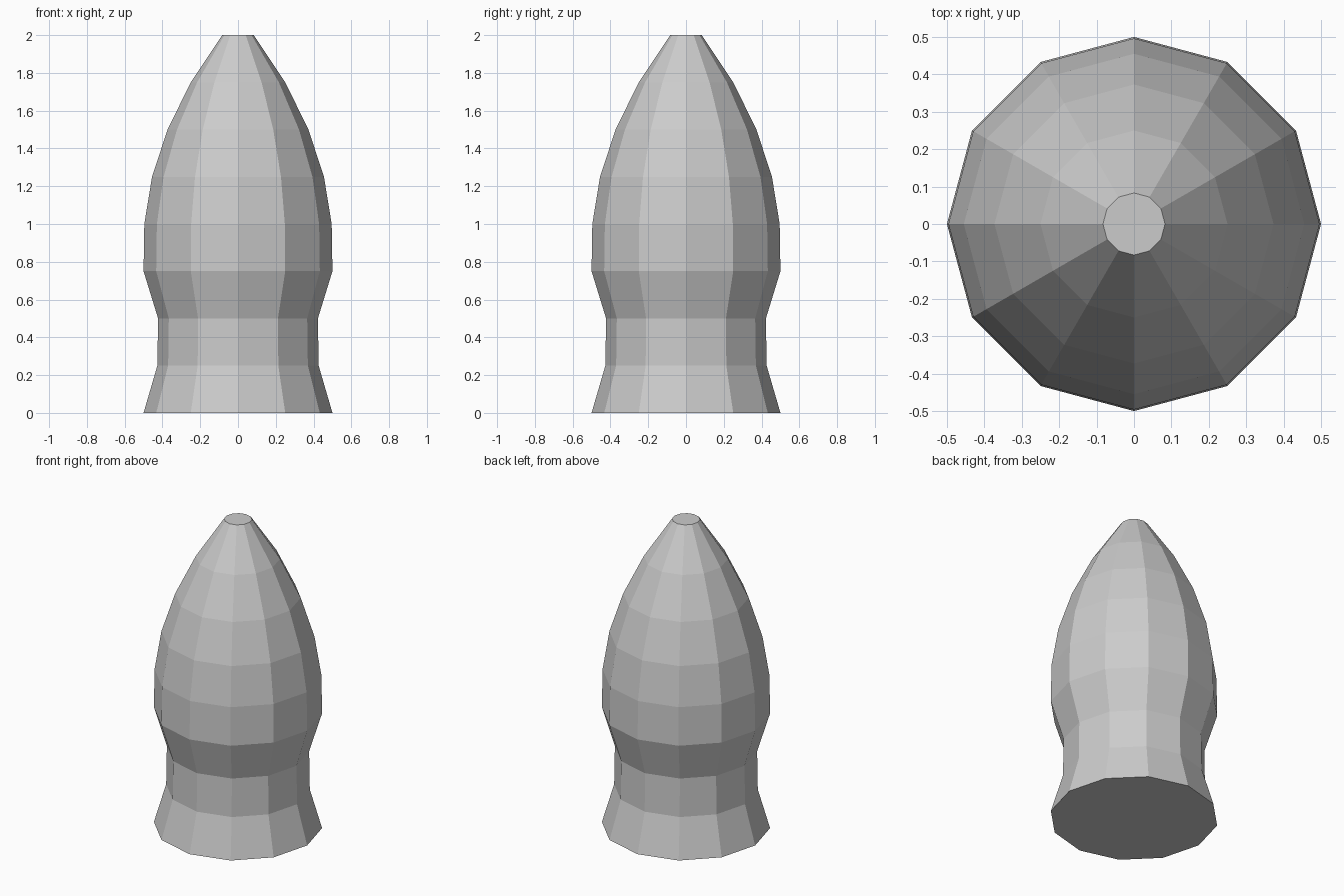
import bpy, bmesh, math

if "Cube" in bpy.data.objects:
    bpy.data.objects.remove(bpy.data.objects["Cube"])

SIDES = 12
STEP = 0.25
# Radius of each ring, from the flared foot up to the blunt tip
RADII = [0.5, 0.427, 0.423, 0.5, 0.496, 0.455, 0.373, 0.25, 0.083]

# Turned body: stacked 12-sided rings
bm = bmesh.new()
rings = []
for i, r in enumerate(RADII):
    rings.append([bm.verts.new((r * math.cos(2 * math.pi * k / SIDES),
                                r * math.sin(2 * math.pi * k / SIDES),
                                i * STEP)) for k in range(SIDES)])

# Side walls
for low, high in zip(rings, rings[1:]):
    for k in range(SIDES):
        n = (k + 1) % SIDES
        bm.faces.new((low[k], low[n], high[n], high[k]))

# Flat base and tip
bm.faces.new(rings[0][::-1])
bm.faces.new(rings[-1])

mesh = bpy.data.meshes.new("tapered_body")
bm.to_mesh(mesh)
bm.free()
body = bpy.data.objects.new("tapered_body", mesh)
bpy.context.collection.objects.link(body)
